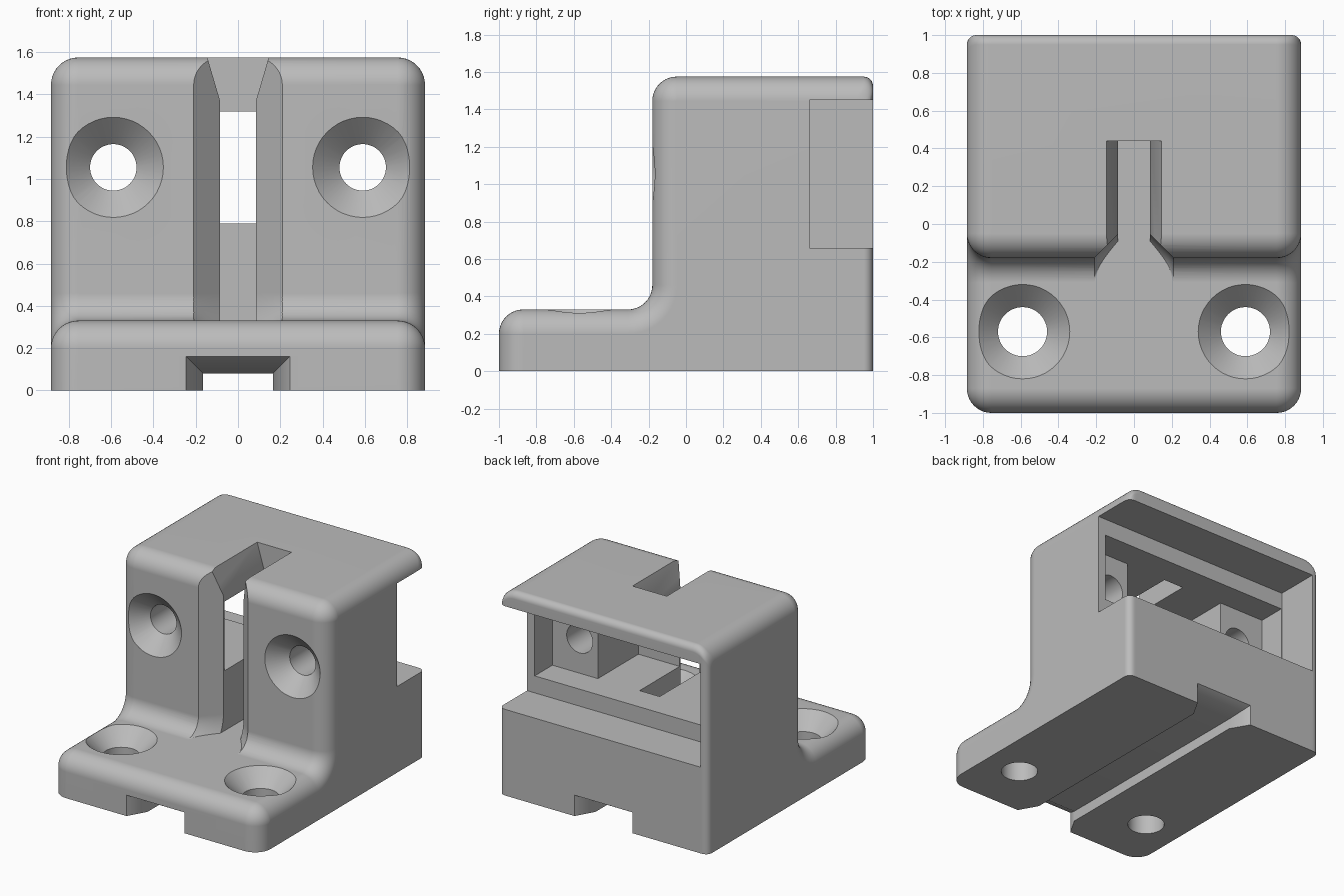
import bpy, bmesh
from math import sin, cos, pi, sqrt

if "Cube" in bpy.data.objects:
    bpy.data.objects.remove(bpy.data.objects["Cube"], do_unlink=True)

HALF, TOP, STEP, FRONT = 0.885, 1.575, 0.33, -0.18
R, RB = 0.13, 0.05          # large edge radius, small rear radius
SLOT = 0.085                # half width of the slot

grey = bpy.data.materials.new("plain grey")
grey.use_nodes = True
grey.diffuse_color = (0.5, 0.5, 0.5, 1)
grey.node_tree.nodes["Principled BSDF"].inputs["Base Color"].default_value = (0.5, 0.5, 0.5, 1)


def loft(name, rings):
    """Closed solid through rings that have equal point counts."""
    bm = bmesh.new()
    loops = [[bm.verts.new(p) for p in ring] for ring in rings]
    n = len(loops[0])
    for a, b in zip(loops, loops[1:]):
        for i in range(n):
            j = (i + 1) % n
            bm.faces.new((a[i], a[j], b[j], b[i]))
    bm.faces.new(loops[0][::-1])
    bm.faces.new(loops[-1])
    bmesh.ops.remove_doubles(bm, verts=bm.verts, dist=1e-5)
    bmesh.ops.recalc_face_normals(bm, faces=bm.faces)
    mesh = bpy.data.meshes.new(name)
    bm.to_mesh(mesh)
    bm.free()
    mesh.materials.append(grey)
    ob = bpy.data.objects.new(name, mesh)
    bpy.context.collection.objects.link(ob)
    return ob


def box(name, x0, x1, y0, y1, z0, z1):
    return loft(name, [[(x0, y0, z), (x1, y0, z), (x1, y1, z), (x0, y1, z)] for z in (z0, z1)])


def arc(cy, cz, r, a0, a1, n=10):
    """Arc in the side plane, angles in quarter turns."""
    return [(cy + r * cos(a), cz + r * sin(a))
            for a in (pi / 2 * (a0 + (a1 - a0) * i / n) for i in range(n + 1))]


def side_profile(x):
    """Stepped side outline, inset near the left and right faces."""
    u, v = max(0, abs(x) - HALF + R), max(0, abs(x) - HALF + RB)
    d = R - sqrt(max(0, R * R - u * u))
    e = RB - sqrt(max(0, RB * RB - v * v))
    pts = [(1 - e, 0), (-1 + d, 0)]
    pts += arc(-1 + R, STEP - R, R - d, 2, 1)
    pts += arc(FRONT - R, STEP + R, R + d, -1, 0)
    pts += arc(FRONT + R, TOP - R, R - d, 2, 1)
    pts += arc(1 - e - RB, TOP - d - RB, RB, 1, 0, 6)
    return [(x, y, z) for y, z in pts]


# Stepped body with rounded edges
side = [HALF - R + R * sin(pi / 2 * i / 10) for i in range(11)]
body = loft("mount_body", [side_profile(x) for x in [-s for s in reversed(side)] + side])

cutters = []

# Slot and its sloped top mouth
cutters.append(box("slot_cutter", -SLOT, SLOT, -0.6, 0.44, STEP, 1.8))
cutters.append(loft("slot_mouth_cutter", [
    [(-SLOT, y, 1.37), (SLOT, y, 1.37), (0.182, y, 1.7), (-0.182, y, 1.7)] for y in (-0.4, 0.44)]))

# Flared front of the slot, following the fillet at its foot
flare = []
for i in range(8):
    h = R * cos(pi / 2 * i / 7)
    half = [(0.21, -0.45)]
    for k in range(6):
        d = 0.125 * k / 5
        half.append((0.21 - d, FRONT - R + sqrt(max(0, (R + d) ** 2 - h * h))))
    z = STEP if i == 0 else STEP + R - h
    flare.append([(x, y, z) for x, y in half] + [(-x, y, z) for x, y in reversed(half)])
flare.append([(x, y, 1.8) for x, y, z in flare[-1]])
cutters.append(loft("slot_flare_cutter", flare))

# Rear ledge, open on one side, and the cavity behind it
cutters.append(box("ledge_cutter", -0.825, 1.2, 0.66, 1.2, 0.66, 1.45))
cutters.append(box("pocket_cutter", -0.82, 0.82, 0.445, 0.8, 0.79, 1.32))
cutters.append(box("cavity_cutter", -0.435, 0.435, -0.045, 0.7, 0.79, 1.32))

# Channel under the base with widened ends
cutters.append(box("channel_cutter", -0.165, 0.165, -1.2, 1.2, -0.1, 0.08))
for s in (-1, 1):
    cutters.append(loft("channel_end_cutter", [
        [(-w, s * y, -0.1), (w, s * y, -0.1), (w, s * y, h), (-w, s * y, h)]
        for y, w, h in ((1.1, 0.245, 0.16), (1, 0.245, 0.16), (0.86, 0.165, 0.08))]))


def screw_hole(name, x, r, rim, depth, length, place):
    """Countersunk hole: place maps the depth and the circle to space."""
    slope = (rim - r) / depth
    steps = ((-0.06, rim + 0.06 * slope), (depth, r), (length, r))
    circle = [2 * pi * i / 48 for i in range(48)]
    cutters.append(loft(name, [
        [(x + q * cos(a), *place(t, q * sin(a))) for a in circle] for t, q in steps]))


for s in (-1, 1):
    screw_hole("base_hole_cutter", s * 0.59, 0.13, 0.25, 0.12, 0.5,
               lambda t, w: (-0.57 + w, STEP - t))
    screw_hole("front_hole_cutter", s * 0.59, 0.11, 0.237, 0.12, 0.7,
               lambda t, w: (FRONT + t, 1.055 + w))

# Cut everything, then drop the cutters
bpy.context.view_layer.objects.active = body
for c in cutters:
    m = body.modifiers.new("cut", 'BOOLEAN')
    m.object, m.operation, m.solver = c, 'DIFFERENCE', 'EXACT'
    bpy.ops.object.modifier_apply(modifier=m.name)
    bpy.data.objects.remove(c, do_unlink=True)

# Smooth rounded edges, keep cut edges sharp
for ob in bpy.context.selected_objects:
    ob.select_set(False)
body.select_set(True)
bpy.ops.object.shade_smooth_by_angle(angle=pi / 6)
w = body.modifiers.new("even_shading", 'WEIGHTED_NORMAL')
w.keep_sharp = True
